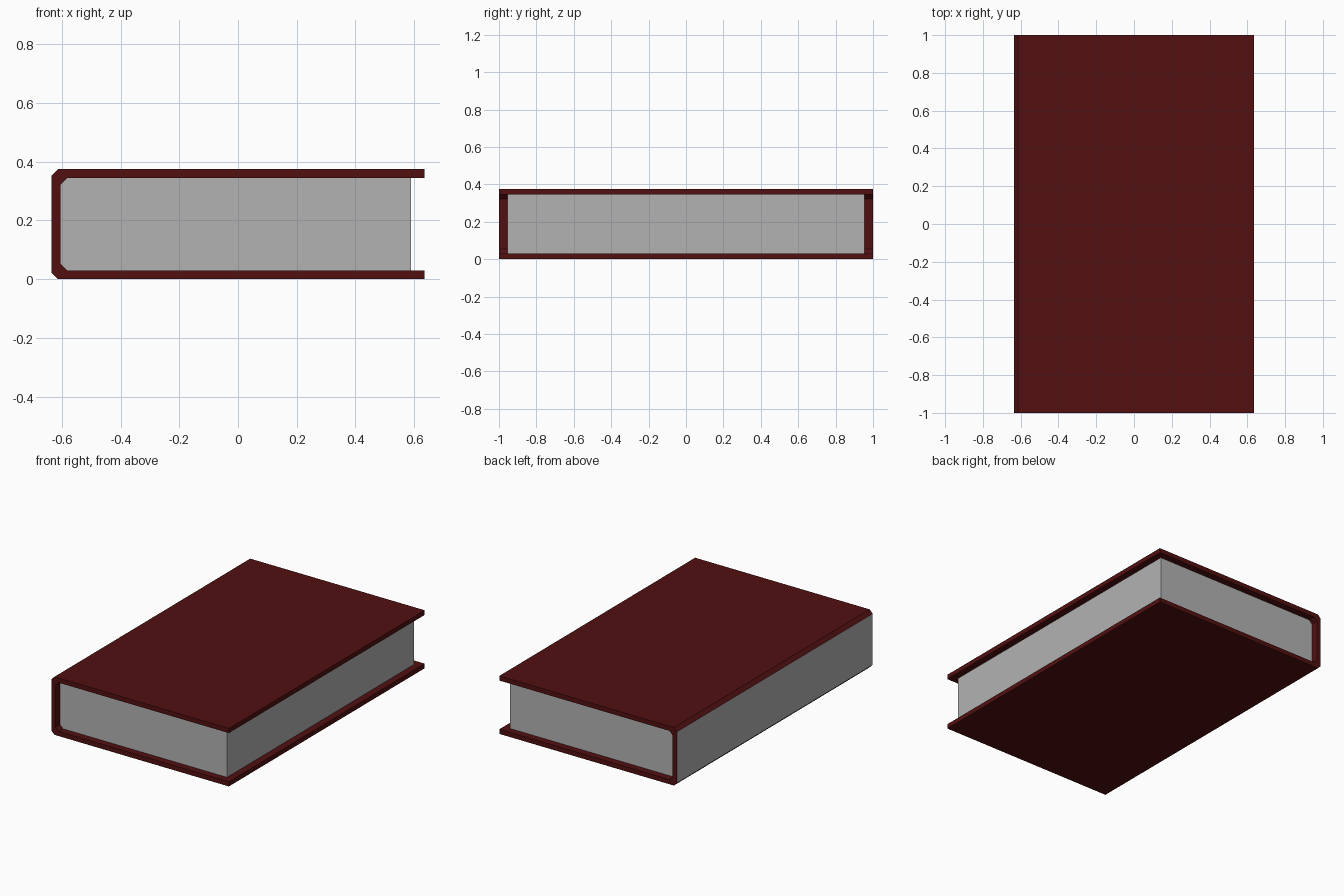
import bpy, bmesh

if "Cube" in bpy.data.objects:
    bpy.data.objects.remove(bpy.data.objects["Cube"])


def material(name, color):
    m = bpy.data.materials.new(name)
    m.diffuse_color = (*color, 1)
    m.use_nodes = True
    m.node_tree.nodes["Principled BSDF"].inputs["Base Color"].default_value = m.diffuse_color
    return m


red = material("dark_red_cover", (0.085, 0.005, 0.0055))
grey = material("paper_grey", (0.45, 0.45, 0.45))


def prism(name, profile, half_length, mats):
    """Extrude an x-z profile along y, centred on y = 0."""
    bm = bmesh.new()
    face = bm.faces.new([bm.verts.new((x, -half_length, z)) for x, z in profile])
    ext = bmesh.ops.extrude_face_region(bm, geom=[face])
    moved = [v for v in ext["geom"] if isinstance(v, bmesh.types.BMVert)]
    bmesh.ops.translate(bm, verts=moved, vec=(0, 2 * half_length, 0))
    bmesh.ops.recalc_face_normals(bm, faces=bm.faces)
    me = bpy.data.meshes.new(name)
    bm.to_mesh(me)
    bm.free()
    ob = bpy.data.objects.new(name, me)
    bpy.context.collection.objects.link(ob)
    for m in mats:
        me.materials.append(m)
    return ob


W, H, T = 0.635, 0.375, 0.03      # half width, height, board thickness
IN = -W + T                       # inner side of the spine

# Cover: C-shaped wrap with chamfered spine corners
lower = [(W, T), (W, 0), (-W + 0.022, 0), (-W, 0.022)]
inner = [(IN, H - T - 0.023), (IN + 0.023, H - T)]
outline = (lower + [(x, H - z) for x, z in reversed(lower)]
           + [(x, z) for x, z in reversed(inner)]
           + [(x, H - z) for x, z in inner])
cover = prism("cover", outline, 1.0, [red, grey])

# Flat outer face of the spine is grey
for p in cover.data.polygons:
    if p.normal.x < -0.9 and p.center.x < -W + 0.01:
        p.material_index = 1

# Page block, filling the inside of the cover
pages = [(0.59, T), (0.59, H - T), (IN + 0.023, H - T), (IN, H - T - 0.023),
         (IN, T + 0.023), (IN + 0.023, T)]
prism("pages", pages, 0.955, [grey])
